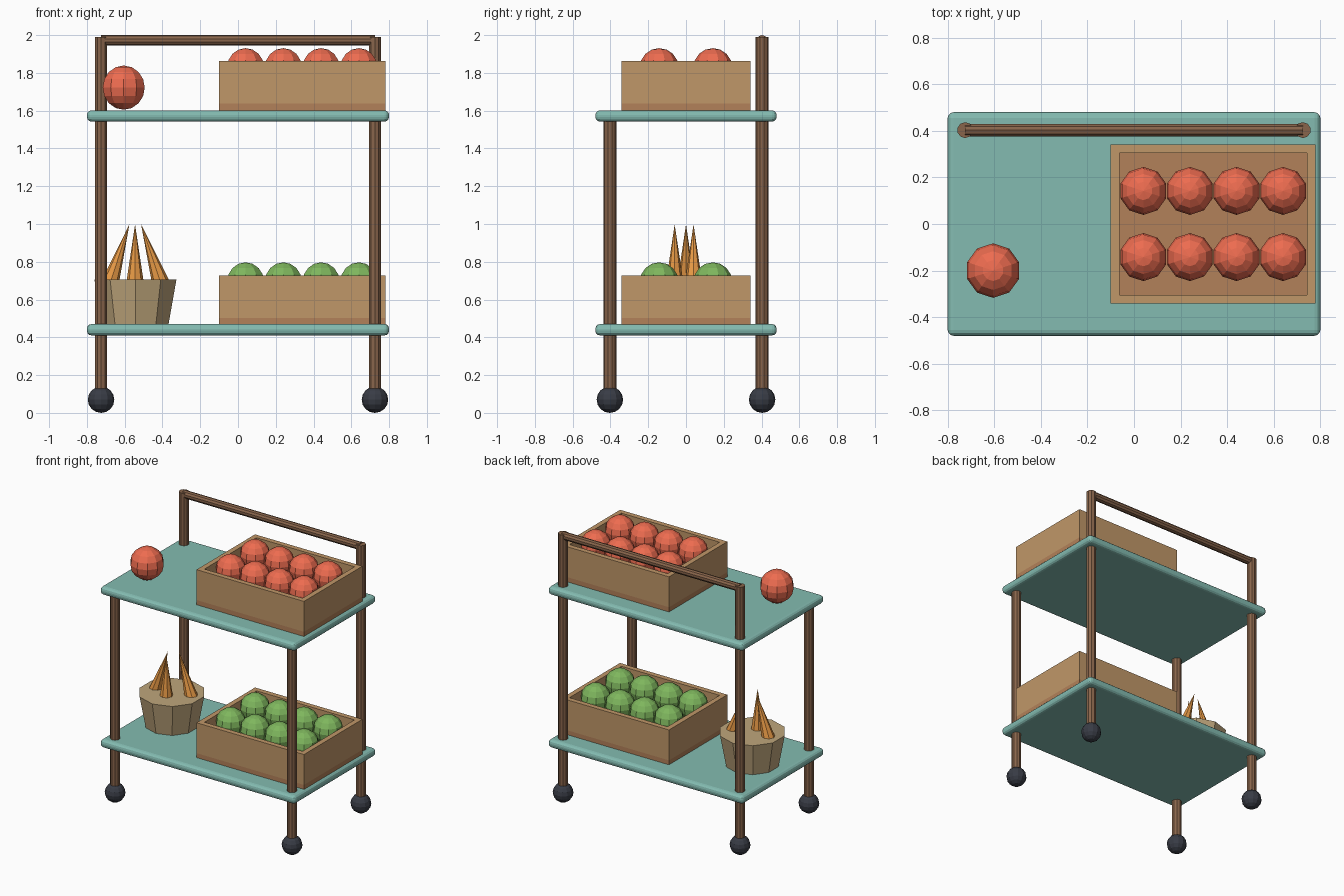
import bpy
from math import pi
from mathutils import Vector

if "Cube" in bpy.data.objects:
    bpy.data.objects.remove(bpy.data.objects["Cube"])


def material(name, rgb):
    m = bpy.data.materials.new(name)
    m.diffuse_color = (*rgb, 1)
    m.use_nodes = True
    m.node_tree.nodes["Principled BSDF"].inputs["Base Color"].default_value = m.diffuse_color
    return m


TEAL = material("teal paint", (0.23, 0.50, 0.44))
BROWN = material("brown wood", (0.25, 0.13, 0.07))
DARK = material("dark rubber", (0.04, 0.045, 0.06))
CRATE = material("crate wood", (0.53, 0.31, 0.14))
FLOOR = material("crate floor wood", (0.45, 0.22, 0.10))
RED = material("red skin", (0.85, 0.15, 0.08))
GREEN = material("green skin", (0.21, 0.47, 0.11))
ORANGE = material("orange carrot", (0.80, 0.32, 0.06))
BASKET = material("basket straw", (0.52, 0.38, 0.20))


def finish(name, mat):
    ob = bpy.context.object
    ob.name = name
    ob.data.materials.append(mat)
    return ob


def box(name, lo, hi, mat):
    lo, hi = Vector(lo), Vector(hi)
    bpy.ops.mesh.primitive_cube_add(size=1, location=(lo + hi) / 2)
    ob = finish(name, mat)
    ob.scale = hi - lo
    bpy.ops.object.transform_apply(location=False, rotation=False, scale=True)
    return ob


def rod(name, a, b, r1, r2, mat, sides):
    a, b = Vector(a), Vector(b)
    d = b - a
    bpy.ops.mesh.primitive_cone_add(vertices=sides, radius1=r1, radius2=r2, depth=d.length,
                                    location=(a + b) / 2,
                                    rotation=d.to_track_quat('Z', 'Y').to_euler())
    return finish(name, mat)


def ball(name, loc, r, mat, segments=10, rings=8):
    bpy.ops.mesh.primitive_uv_sphere_add(segments=segments, ring_count=rings, radius=r, location=loc)
    return finish(name, mat)


# Two rounded shelves
for name, z in (("lower_shelf", 0.41), ("upper_shelf", 1.542)):
    shelf = box(name, (-0.8, -0.48, z), (0.8, 0.48, z + 0.06), TEAL)
    bev = shelf.modifiers.new("rounded edge", 'BEVEL')
    bev.width = 0.025
    bev.segments = 3

# Posts and wheels; the back posts rise to the handle
for x in (-0.725, 0.725):
    for y, top, side in ((-0.403, 1.57, "front"), (0.403, 1.99, "back")):
        rod(side + "_post", (x, y, 0.08), (x, y, top), 0.034, 0.034, BROWN, 10)
        ball(side + "_wheel", (x, y, 0.07), 0.07, DARK, 12, 8)
rod("handle_bar", (-0.725, 0.403, 1.972), (0.725, 0.403, 1.972), 0.028, 0.028, BROWN, 10)


# Open crates filled with two rows of fruit
def crate(label, z, skin):
    x0, x1, y0, y1, t, h = -0.10, 0.78, -0.342, 0.342, 0.038, 0.26
    zf = z + 0.035
    box(label + "_crate_floor", (x0, y0, z), (x1, y1, zf), FLOOR)
    box(label + "_crate_front", (x0, y0, zf), (x1, y0 + t, z + h), CRATE)
    box(label + "_crate_back", (x0, y1 - t, zf), (x1, y1, z + h), CRATE)
    box(label + "_crate_left", (x0, y0 + t, zf), (x0 + t, y1 - t, z + h), CRATE)
    box(label + "_crate_right", (x1 - t, y0 + t, zf), (x1, y1 - t, z + h), CRATE)
    for i in range(4):
        for y in (-0.142, 0.142):
            ball(label + "_fruit", (0.04 + 0.2 * i, y, z + 0.226), 0.103, skin)


crate("upper", 1.602, RED)
crate("lower", 0.468, GREEN)
ball("loose_fruit", (-0.605, -0.20, 1.722), 0.117, RED)

# Basket with carrots leaning together
rod("basket", (-0.543, 0, 0.468), (-0.543, 0, 0.705), 0.184, 0.228, BASKET, 10)
for base_x, tip_x, y in ((-0.678, -0.575, 0), (-0.545, -0.545, -0.06), (-0.408, -0.513, 0.04)):
    rod("carrot", (base_x, y, 0.685), (tip_x, y, 0.998), 0.047, 0, ORANGE, 8)
